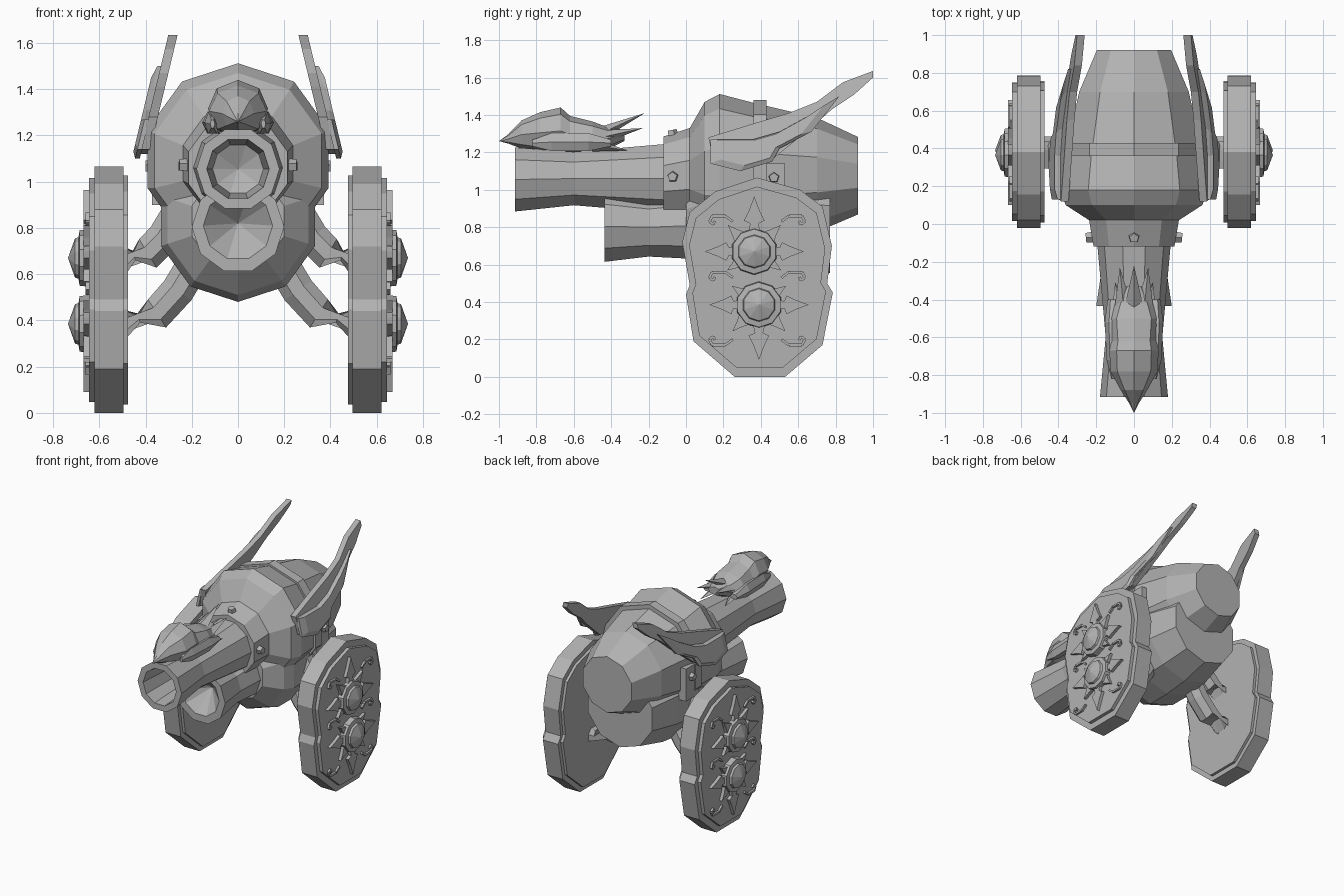
import bpy, bmesh, math
from mathutils import Vector

if "Cube" in bpy.data.objects:
    bpy.data.objects.remove(bpy.data.objects["Cube"])

mat = bpy.data.materials.new("stone_grey")
mat.diffuse_color = (0.45, 0.45, 0.45, 1)
mat.use_nodes = True
mat.node_tree.nodes["Principled BSDF"].inputs["Base Color"].default_value = mat.diffuse_color


def finish(name, bm, mirror=False):
    bmesh.ops.recalc_face_normals(bm, faces=bm.faces)
    me = bpy.data.meshes.new(name)
    bm.to_mesh(me)
    bm.free()
    me.materials.append(mat)
    ob = bpy.data.objects.new(name, me)
    bpy.context.collection.objects.link(ob)
    if mirror:
        ob.modifiers.new("mirror", 'MIRROR').use_mirror_merge = False
    return ob


def loft(bm, rings):
    """Skin a list of closed rings; a ring of one point becomes a tip."""
    vs = [[bm.verts.new(p) for p in r] for r in rings]
    for a, b in zip(vs, vs[1:]):
        n = max(len(a), len(b))
        for i in range(n):
            j = (i + 1) % n
            q = [a[i % len(a)], a[j % len(a)], b[j % len(b)], b[i % len(b)]]
            bm.faces.new(list(dict.fromkeys(q)))
    for r in (vs[0], vs[-1]):
        if len(r) > 2:
            bm.faces.new(r)


def ring_y(y, z, rx, rz, n=10, flat=False):
    """Polygon across the y axis, with a corner or a flat on top."""
    if rx < 0.001:
        return [(0, y, z)]
    o = math.pi / n if flat else 0
    return [(rx * math.sin(o + 2 * math.pi * i / n), y,
             z + rz * math.cos(o + 2 * math.pi * i / n)) for i in range(n)]


def turned(name, profile, flat=False):
    bm = bmesh.new()
    loft(bm, [ring_y(y, z, r, r, 10, flat) for y, z, r in profile])
    return finish(name, bm)


def prism(bm, pts, x0, x1, slope=None):
    """Extrude a (y, z) outline along x; slope leans it inward with height."""
    lean = lambda z: slope * (z - 1.12) if slope else 0
    loft(bm, [[(x + lean(z), y, z) for y, z in pts] for x in (x0, x1)])


def scaled(pts, s, c):
    return [(c[0] + (y - c[0]) * s, c[1] + (z - c[1]) * s) for y, z in pts]


def circle(c, r, n=10):
    return [(c[0] + r * math.sin(2 * math.pi * i / n),
             c[1] + r * math.cos(2 * math.pi * i / n)) for i in range(n)]


def stud(name, pos, direction, mirror=False):
    bm = bmesh.new()
    bmesh.ops.create_cone(bm, cap_ends=True, segments=5, radius1=0.034,
                          radius2=0.026, depth=0.06)
    d = Vector(direction)
    bm.transform(d.to_track_quat('Z', 'Y').to_matrix().to_4x4())
    bmesh.ops.translate(bm, verts=bm.verts, vec=pos)
    return finish(name, bm, mirror)


# Twin barrels with hollow muzzles
turned("upper_barrel", [(-0.5, 1.055, 0), (-0.55, 1.055, 0.11), (-0.915, 1.055, 0.135),
       (-0.915, 1.055, 0.18), (-0.6, 1.06, 0.15), (-0.43, 1.06, 0.165),
       (-0.1, 1.06, 0.195)], True)
turned("lower_barrel", [(-0.3, 0.82, 0), (-0.435, 0.81, 0.15), (-0.435, 0.805, 0.2),
       (-0.2, 0.80, 0.165), (0.06, 0.81, 0.19)], True)

# Faceted bodies
turned("upper_body", [(-0.12, 1.06, 0.225), (0.02, 1.08, 0.25), (0.1, 1.09, 0.38),
       (0.18, 1.1, 0.412), (0.36, 1.08, 0.385), (0.7, 1.08, 0.305), (0.92, 1.075, 0.207)])
turned("lower_body", [(0.0, 0.83, 0.21), (0.1, 0.83, 0.32), (0.18, 0.83, 0.35),
       (0.36, 0.83, 0.35), (0.55, 0.83, 0.33), (0.77, 0.83, 0.275)])
turned("body_band", [(0.36, 1.08, 0.36), (0.36, 1.08, 0.4), (0.43, 1.08, 0.4), (0.43, 1.08, 0.36)])
bm = bmesh.new()
prism(bm, [(0.38, 0.9), (0.53, 0.9), (0.53, 1.14), (0.38, 1.14)], 0.3, 0.372)
finish("side_plate", bm, True)
stud("collar_side_stud", (0.225, -0.07, 1.07), (1, -0.1, 0), True)
stud("body_side_stud", (0.37, 0.47, 1.065), (1, 0, 0), True)
stud("collar_top_stud", (0, -0.07, 1.29), (0, -0.2, 1))

# Swept wings: long blade plus a shorter outer feather layer
blade = [(0.12, 1.28), (0.15, 1.14), (0.3, 1.12), (0.47, 1.17), (0.68, 1.34), (0.78, 1.43),
         (0.9, 1.51), (1.0, 1.6), (1.0, 1.635), (0.84, 1.575), (0.7, 1.47), (0.55, 1.41), (0.38, 1.36)]
feather = [(0.13, 1.27), (0.13, 1.14), (0.29, 1.1), (0.46, 1.15), (0.5, 1.22), (0.67, 1.31),
           (0.82, 1.5), (0.7, 1.42), (0.5, 1.31), (0.36, 1.27)]
bm = bmesh.new()
prism(bm, blade, 0.385, 0.425, -0.24)
finish("wing_blade", bm, True)
bm = bmesh.new()
loft(bm, [[(x - 0.24 * (z - 1.12), y, z) for y, z in scaled(feather, s, (0.4, 1.25))]
          for x, s in ((0.42, 1), (0.44, 1), (0.455, 0.8))])
finish("wing_feather", bm, True)

# Side shields: double-lobed slab with a rim and a raised face
outline = [(0.26, 0), (0.53, 0), (0.73, 0.17), (0.785, 0.45), (0.755, 0.5), (0.78, 0.7),
           (0.73, 0.91), (0.61, 1.0), (0.38, 1.065), (0.155, 0.99), (0.02, 0.88),
           (-0.02, 0.72), (0.02, 0.49), (0, 0.44), (0.04, 0.19)]
mid = (0.38, 0.53)
bm = bmesh.new()
prism(bm, outline, 0.495, 0.62)
prism(bm, scaled(outline, 0.93, mid), 0.475, 0.5)
prism(bm, scaled(outline, 0.91, mid), 0.62, 0.645)
finish("shield", bm, True)

# Shield ornaments: petals around each hub, then small scrolls
hubs = [(0.365, 0.67), (0.39, 0.385)]
half = [(0.09, 0.035), (0.15, 0.022), (0.165, 0.055), (0.215, 0.03)]
leaf = half + [(0.295, 0)] + [(a, -b) for a, b in reversed(half)]
bm = bmesh.new()
for (cy, cz), sign in zip(hubs, (1, -1)):
    for deg, s in ((0, 1), (90, 0.9), (-90, 0.9), (45, 0.68), (-45, 0.68),
                   (125, 0.6), (-125, 0.6)):
        t = math.radians(deg)
        pts = [(cy + s * (a * math.sin(t) + b * math.cos(t)),
                cz + sign * s * (a * math.cos(t) - b * math.sin(t))) for a, b in leaf]
        prism(bm, pts, 0.64, 0.668)
finish("shield_petals", bm, True)

bm = bmesh.new()
scroll = [(0.13, 0.0), (0.17, 0.03), (0.24, 0.03), (0.255, 0.0), (0.235, -0.015), (0.225, 0.003)]
for side in (-1, 1):
    for z0, up in ((0.83, 1), (0.53, 1), (0.2, -1)):
        path = [Vector((0.38 + side * a, z0 + up * b)) for a, b in scroll]
        for p, q in zip(path, path[1:]):
            n = (q - p).orthogonal().normalized() * 0.007
            prism(bm, [p + n, q + n, q - n, p - n], 0.64, 0.66)
finish("shield_scrolls", bm, True)

bm = bmesh.new()
for c in hubs:
    loft(bm, [[(x, y, z) for y, z in circle(c, r)] for x, r in
              ((0.64, 0.125), (0.685, 0.12), (0.69, 0.09), (0.705, 0.085), (0.735, 0.001))])
finish("shield_hubs", bm, True)

# Curved arms joining shields to the lower body
bm = bmesh.new()
for (cy, _), path in zip(hubs, ([(0.5, 0.65), (0.39, 0.69), (0.32, 0.76), (0.26, 0.86)],
                                [(0.5, 0.375), (0.35, 0.43), (0.26, 0.53), (0.17, 0.68)])):
    rings = []
    for i, p in enumerate(path):
        a, b = Vector(path[max(i - 1, 0)]), Vector(path[min(i + 1, len(path) - 1)])
        n = (b - a).orthogonal().normalized()
        if i == 0:
            n = Vector((0, 1))
        rings.append([(p[0] + n.x * 0.078 * math.cos(t), cy + 0.078 * math.sin(t),
                       p[1] + n.y * 0.078 * math.cos(t))
                      for t in [math.pi / 4 * (k + 0.5) for k in range(8)]])
    loft(bm, rings)
finish("arms", bm, True)

# Crouching bird on the upper barrel
bm = bmesh.new()
loft(bm, [ring_y(y, z, w, h, 8) for y, z, w, h in
          ((-1.0, 1.26, 0, 0), (-0.95, 1.272, 0.025, 0.025), (-0.88, 1.295, 0.07, 0.075),
           (-0.78, 1.305, 0.125, 0.11), (-0.67, 1.315, 0.13, 0.125), (-0.62, 1.295, 0.12, 0.1),
           (-0.5, 1.28, 0.13, 0.085), (-0.42, 1.275, 0.1, 0.06), (-0.33, 1.29, 0.05, 0.03))])
finish("bird_body", bm)


def spike(bm, base, tip, w, h):
    b, t = Vector(base), Vector(tip)
    loft(bm, [[b + Vector(d) for d in ((-w, 0, 0), (0, 0, h), (w, 0, 0), (0, 0, -h))], [t]])


bm = bmesh.new()
spike(bm, (0, -0.48, 1.29), (0, -0.22, 1.41), 0.06, 0.04)
for s in (-1, 1):
    spike(bm, (s * 0.05, -0.5, 1.27), (s * 0.075, -0.23, 1.33), 0.06, 0.045)
    spike(bm, (s * 0.07, -0.5, 1.24), (s * 0.1, -0.31, 1.21), 0.05, 0.035)
finish("bird_tail", bm)

bm = bmesh.new()
loft(bm, [[(0.11 + w * math.cos(t), y, z + h * math.sin(t))
           for t in [math.pi / 3 * k for k in range(6)]] for y, z, w, h in
          ((-0.82, 1.25, 0.01, 0.02), (-0.72, 1.255, 0.035, 0.055),
           (-0.52, 1.255, 0.045, 0.055), (-0.4, 1.25, 0.03, 0.02))])
finish("bird_wing", bm, True)
